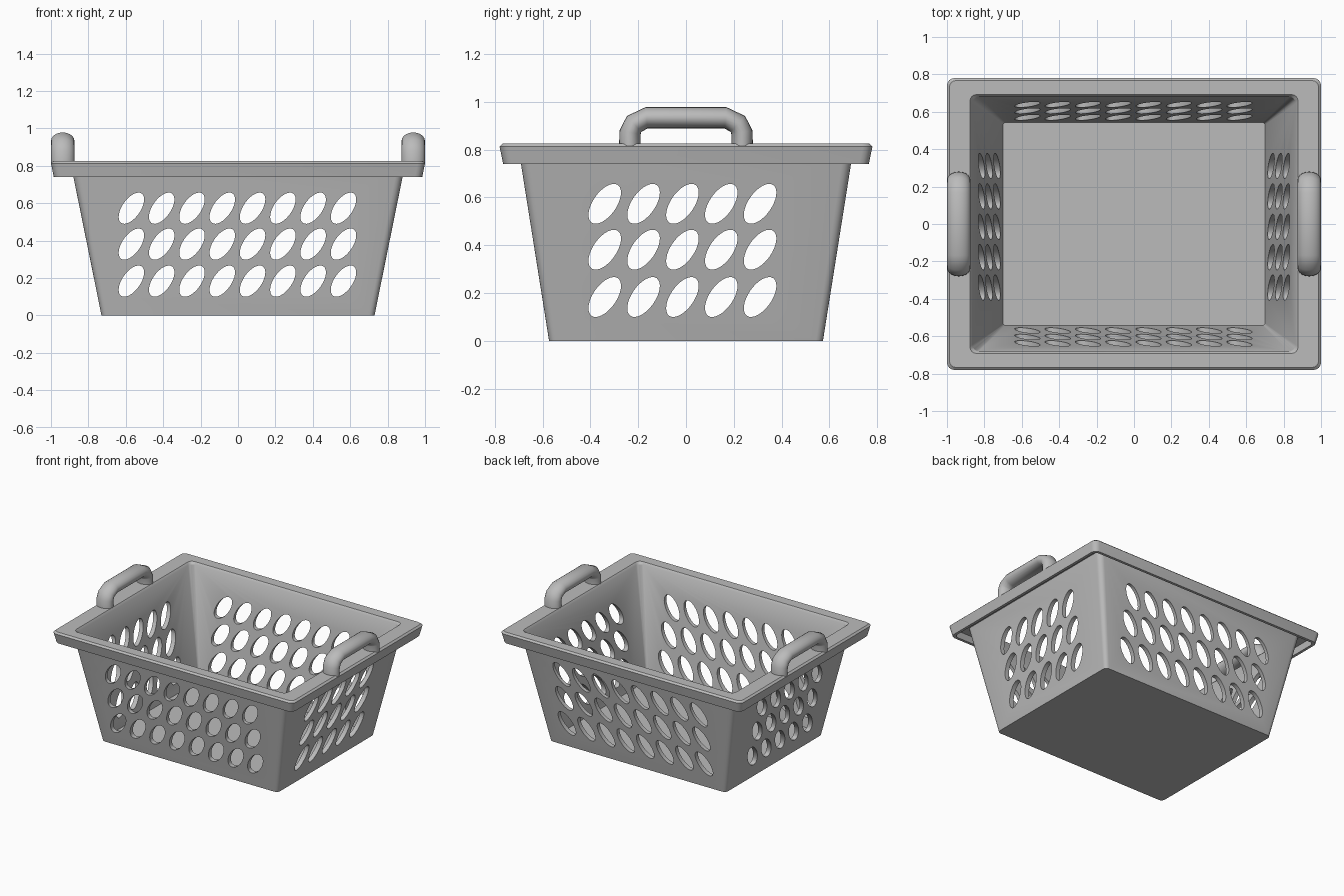
import bpy, bmesh, math
from mathutils import Vector

if "Cube" in bpy.data.objects:
    bpy.data.objects.remove(bpy.data.objects["Cube"])

plastic = bpy.data.materials.new("grey plastic")
plastic.diffuse_color = (0.5, 0.5, 0.5, 1)
plastic.use_nodes = True
plastic.node_tree.nodes["Principled BSDF"].inputs["Base Color"].default_value = plastic.diffuse_color


def make_object(name, bm):
    bmesh.ops.recalc_face_normals(bm, faces=bm.faces)
    mesh = bpy.data.meshes.new(name)
    bm.to_mesh(mesh)
    bm.free()
    mesh.materials.append(plastic)
    obj = bpy.data.objects.new(name, mesh)
    bpy.context.collection.objects.link(obj)
    return obj


def smooth(obj, angle):
    bpy.ops.object.select_all(action='DESELECT')
    obj.select_set(True)
    bpy.context.view_layer.objects.active = obj
    bpy.ops.object.shade_smooth_by_angle(angle=math.radians(angle))


def loft(bm, rings):
    # Skin consecutive rings of points and cap both ends
    loops = [[bm.verts.new(p) for p in ring] for ring in rings]
    n = len(loops[0])
    for a, b in zip(loops, loops[1:]):
        for i in range(n):
            j = (i + 1) % n
            bm.faces.new((a[i], a[j], b[j], b[i]))
    bm.faces.new(loops[0][::-1])
    bm.faces.new(loops[-1])


def rounded_rect(hx, hy, z, r, seg=4):
    pts = []
    for k, (sx, sy) in enumerate(((1, 1), (-1, 1), (-1, -1), (1, -1))):
        for i in range(seg + 1):
            a = math.pi / 2 * (k + i / seg)
            pts.append(Vector((sx * (hx - r) + r * math.cos(a),
                               sy * (hy - r) + r * math.sin(a), z)))
    return pts


# Basket shell: outside wall, hollow turned-down rim, inside wall, floor
profile = [
    (0.73, 0.573, 0.00, 0.03), (0.892, 0.70, 0.80, 0.04),
    (0.972, 0.755, 0.80, 0.03), (0.965, 0.745, 0.74, 0.03),
    (0.985, 0.765, 0.74, 0.04), (1.00, 0.78, 0.813, 0.04),
    (0.987, 0.767, 0.825, 0.035), (0.877, 0.692, 0.825, 0.035),
    (0.865, 0.680, 0.810, 0.035), (0.70, 0.542, 0.03, 0.012)]
bm = bmesh.new()
loft(bm, [rounded_rect(*p) for p in profile])
basket = make_object("basket", bm)


# Slanted oval holes, cut straight through opposite walls
def hole_cutter(name, centres, along_x):
    bm = bmesh.new()
    tilt = math.radians(55)
    for u in centres:
        for z in (0.183, 0.381, 0.573):
            rings = []
            for d in (-1.2, 1.2):
                ring = []
                for i in range(32):
                    t = math.tau * i / 32
                    a, b = 0.096 * math.cos(t), 0.049 * math.sin(t)
                    pu = u + a * math.cos(tilt) - b * math.sin(tilt)
                    pz = z + a * math.sin(tilt) + b * math.cos(tilt)
                    ring.append((d, pu, pz) if along_x else (pu, d, pz))
                rings.append(ring)
            loft(bm, rings)
    cutter = make_object(name, bm)
    cutter.hide_render = True
    return cutter


cutters = [
    hole_cutter("long_wall_cutter", [-0.57 + 0.162 * i for i in range(8)], False),
    hole_cutter("short_wall_cutter", [-0.34 + 0.1625 * i for i in range(5)], True)]
for cutter in cutters:
    mod = basket.modifiers.new(cutter.name, 'BOOLEAN')
    mod.operation = 'DIFFERENCE'
    mod.solver = 'EXACT'
    mod.object = cutter
    bpy.context.view_layer.objects.active = basket
    bpy.ops.object.modifier_apply(modifier=mod.name)
    bpy.data.objects.remove(cutter)
smooth(basket, 30)

# Arched grip handles on the two short sides: oval section along a bent path
half = [(0.235, 0.815), (0.234, 0.872), (0.217, 0.907), (0.165, 0.933)]
path = [(-y, z) for y, z in half] + [(y, z) for y, z in reversed(half)]
for side, name in ((-1, "left_handle"), (1, "right_handle")):
    bm = bmesh.new()
    rings = []
    for k, (y, z) in enumerate(path):
        p0, p1 = path[max(k - 1, 0)], path[min(k + 1, len(path) - 1)]
        t = Vector((p1[0] - p0[0], p1[1] - p0[1])).normalized()
        ring = []
        for i in range(20):
            a = math.tau * i / 20
            w, h = 0.0625 * math.cos(a), 0.045 * math.sin(a)
            ring.append((side * 0.937 + w, y - t.y * h, z + t.x * h))
        rings.append(ring)
    loft(bm, rings)
    smooth(make_object(name, bm), 45)
